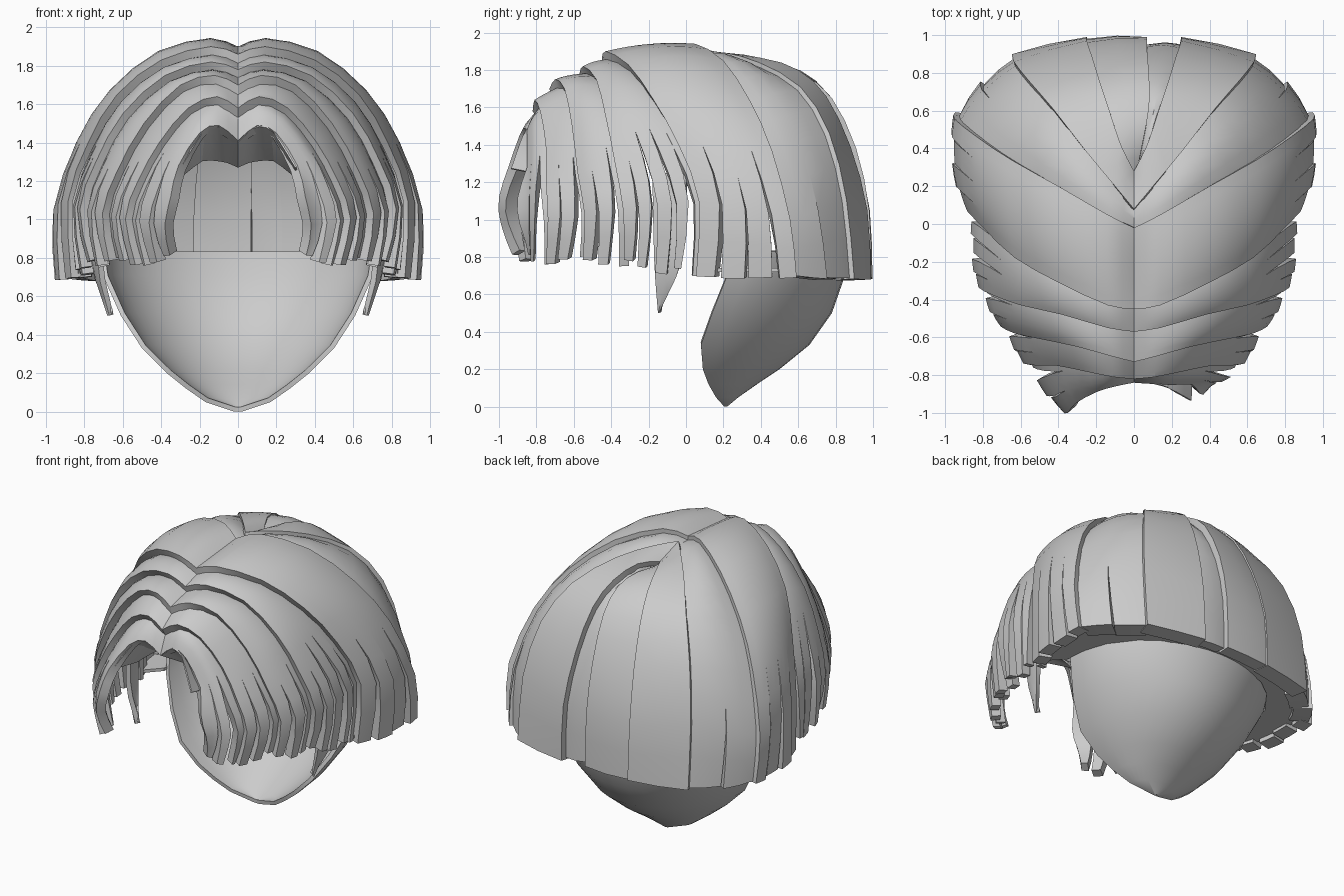
import bpy, bmesh, math, random
from mathutils import Vector

if "Cube" in bpy.data.objects:
    bpy.data.objects.remove(bpy.data.objects["Cube"])

random.seed(4)
CORE = Vector((0, 0.1, 0.95))

grey = bpy.data.materials.new("hair_grey")
grey.diffuse_color = (0.6, 0.6, 0.6, 1)
grey.use_nodes = True
grey.node_tree.nodes["Principled BSDF"].inputs["Base Color"].default_value = grey.diffuse_color


def shrink(pts, k):
    """Edge curve pulled towards the head centre, so layers overlap."""
    return [tuple(CORE + (Vector(p) - CORE) * k) for p in pts]


def flip(pts):
    return [(-x, y, z) for x, y, z in pts]


def sample(pts, t):
    """Catmull-Rom point on an edge curve."""
    p = [Vector(q) for q in pts]
    p = [p[0] * 2 - p[1]] + p + [p[-1] * 2 - p[-2]]
    f = t * (len(pts) - 1)
    i = min(int(f), len(pts) - 2)
    f -= i
    a, b, c, d = p[i:i + 4]
    return 0.5 * (2 * b + (c - a) * f + (2 * a - 5 * b + 4 * c - d) * f ** 2
                  + (3 * b - a - 3 * c + d) * f ** 3)


def finish(name, bm, thick, mirror):
    for f in bm.faces:
        f.normal_update()
        if f.normal.dot(f.calc_center_median() - CORE) < 0:
            f.normal_flip()
    me = bpy.data.meshes.new(name)
    bm.to_mesh(me)
    bm.free()
    ob = bpy.data.objects.new(name, me)
    bpy.context.collection.objects.link(ob)
    me.materials.append(grey)
    if mirror:
        m = ob.modifiers.new("mirror", 'MIRROR')
        m.use_clip = True
        m.merge_threshold = 0.002
    s = ob.modifiers.new("thickness", 'SOLIDIFY')
    s.thickness, s.offset = thick, -1
    bpy.ops.object.select_all(action='DESELECT')
    ob.select_set(True)
    bpy.context.view_layer.objects.active = ob
    bpy.ops.object.convert(target='MESH')
    bpy.ops.object.shade_smooth_by_angle(angle=math.radians(30))
    return ob


def band(name, front, back, strands=1, taper=0.0, thick=0.06, over=1.0,
         bulge=0.03, mirror=True, rows=12, cut=(0.52, 0.74), uneven=0.03):
    """Layer of hair between two edge curves, its lower end cut into locks."""
    bm = bmesh.new()
    split = [random.uniform(*cut) for _ in range(strands + 1)]
    for i in range(strands):
        drop = random.uniform(-uneven, uneven) if taper else 0
        narrow = [random.uniform(0.2, 1.0) * taper for _ in range(2)]
        grid = []
        for r in range(rows + 1):
            t = r / rows
            a, b = sample(front, t), sample(back, t)
            k = [max(0, (t - s) / (1 - s)) for s in split[i:i + 2]]
            v0 = (i + narrow[0] * k[0]) / strands
            v1 = (i + 1 - narrow[1] * k[1]) / strands
            row = []
            for j in range(3):
                v = (v0 + (v1 - v0) * j / 2) * over
                p = a.lerp(b, v)
                lift = bulge * 4 * v * (1 - v) * min(1, t * 3)
                lift += 0.025 * (i % 2) * k[0] * bool(taper)
                p += (p - CORE).normalized() * lift
                if r == rows:
                    p.z += drop
                row.append(bm.verts.new(p))
            grid.append(row)
        for r in range(rows):
            for j in range(2):
                bm.faces.new((grid[r][j], grid[r][j + 1],
                              grid[r + 1][j + 1], grid[r + 1][j]))
    bmesh.ops.remove_doubles(bm, verts=bm.verts, dist=0.002)
    bmesh.ops.dissolve_degenerate(bm, edges=bm.edges, dist=0.0005)
    return finish(name, bm, thick, mirror)


# Edge curves from the parting down to the tips, right half
crown_back = [(0, -0.02, 1.90), (0.14, 0.05, 1.94), (0.40, 0.20, 1.85), (0.65, 0.34, 1.64),
              (0.83, 0.46, 1.37), (0.94, 0.56, 1.0), (0.92, 0.60, 0.70)]
crown_front = [(0, -0.45, 1.86), (0.14, -0.43, 1.90), (0.40, -0.31, 1.83), (0.63, -0.18, 1.65),
               (0.78, -0.04, 1.40), (0.88, 0.06, 1.10), (0.86, 0.03, 0.70)]
temple = [(0, -0.57, 1.78), (0.14, -0.55, 1.82), (0.38, -0.48, 1.75), (0.60, -0.43, 1.55),
          (0.74, -0.38, 1.30), (0.82, -0.35, 1.05), (0.76, -0.36, 0.77)]
upper_fringe = [(0, -0.73, 1.70), (0.12, -0.70, 1.75), (0.30, -0.65, 1.70), (0.49, -0.61, 1.50),
                (0.63, -0.58, 1.25), (0.70, -0.55, 1.03), (0.66, -0.57, 0.78)]
mid_fringe = [(0, -0.82, 1.58), (0.11, -0.81, 1.64), (0.26, -0.78, 1.58), (0.41, -0.75, 1.40),
              (0.52, -0.75, 1.20), (0.58, -0.75, 1.0), (0.52, -0.77, 0.78)]
low_fringe = [(0, -0.84, 1.41), (0.10, -0.86, 1.49), (0.20, -0.89, 1.45), (0.31, -0.95, 1.28),
              (0.35, -1.0, 1.12), (0.37, -1.0, 0.97), (0.33, -0.95, 0.80)]
back_side = [(0, 0.08, 1.88), (0.10, 0.20, 1.87), (0.25, 0.38, 1.82), (0.42, 0.60, 1.69),
             (0.55, 0.75, 1.45), (0.62, 0.84, 1.10), (0.63, 0.88, 0.69)]
back_inner = [(0, 0.28, 1.84), (0.07, 0.42, 1.86), (0.13, 0.60, 1.80), (0.18, 0.75, 1.66),
              (0.22, 0.88, 1.39), (0.25, 0.97, 1.05), (0.25, 0.99, 0.68)]
back_mid = [(0.01, 0.25, 1.80), (0.05, 0.45, 1.82), (0.08, 0.62, 1.78), (0.08, 0.78, 1.65),
            (0.07, 0.91, 1.38), (0.07, 0.98, 1.05), (0.07, 0.99, 0.69)]

# Overlapping layers from the crown to the forehead
band("crown_layer", crown_front, crown_back, 4, 0.18, thick=0.09, bulge=0.04,
     cut=(0.68, 0.82), uneven=0.004)
band("temple_layer", temple, shrink(crown_front, 0.955), 5, 0.4, over=1.15, bulge=0.02)
band("upper_fringe", upper_fringe, shrink(temple, 0.955), 3, 0.45, over=1.2, bulge=0.02)
band("middle_fringe", mid_fringe, shrink(upper_fringe, 0.955), 3, 0.5, over=1.2, bulge=0.01)
fringe = band("lower_fringe", low_fringe, shrink(mid_fringe, 0.955), 3, 0.5,
              over=1.15, bulge=0.02)
# the right half of the lower fringe sits further back
for v in fringe.data.vertices:
    if v.co.x > 0:
        v.co.y += 0.1 * min(1, v.co.x / 0.3) * max(0, min(1, (-0.8 - v.co.y) / 0.15))

# Underside of the fringe over the forehead
band("fringe_lining", shrink(low_fringe, 0.985)[:4],
     [(0, -0.60, 1.27), (0.08, -0.60, 1.30), (0.2, -0.62, 1.30), (0.31, -0.66, 1.22)],
     thick=0.01, bulge=0, rows=8)

# Pointed lock in front of each ear
band("sideburn", [(0.70, -0.18, 1.25), (0.73, -0.17, 0.78), (0.67, -0.15, 0.5)],
     [(0.76, 0.0, 1.25), (0.77, -0.02, 0.80), (0.675, -0.14, 0.51)],
     thick=0.03, bulge=0.01, rows=6)

# Back of the hair
band("back_side_panel", back_side, shrink(crown_back, 0.97), 2, 0.04, thick=0.12,
     over=1.05, cut=(0.7, 0.8), uneven=0.004)
band("back_panel", back_inner, shrink(back_side, 1.025), thick=0.11, bulge=0.01)
band("back_centre_left", flip(shrink(back_inner, 0.99)), back_mid, thick=0.09,
     bulge=0.012, mirror=False)
band("back_centre_right", shrink(back_mid, 0.955), shrink(back_inner, 0.96), thick=0.07,
     bulge=0.01, over=1.08, mirror=False)

# Closed underside between the hair ends and the nape
bm = bmesh.new()
outer = [(0.83, 0.06), (0.89, 0.30), (0.88, 0.57), (0.73, 0.73), (0.59, 0.84), (0.25, 0.94),
         (0, 0.95)]
inner = [(0.70, 0.20), (0.69, 0.35), (0.64, 0.50), (0.52, 0.66), (0.40, 0.75), (0.20, 0.82),
         (0, 0.84)]
o = [bm.verts.new((x, y, 0.72)) for x, y in outer]
n = [bm.verts.new((x, y, 0.72)) for x, y in inner]
for i in range(6):
    bm.faces.new((o[i], o[i + 1], n[i + 1], n[i]))
finish("hair_underside", bm, 0.02, True)

# Nape bowl: half-oval sections (height, half width, front y, back y)
sections = [(0.0, 0.02, 0.205, 0.22), (0.05, 0.17, 0.16, 0.28), (0.12, 0.27, 0.12, 0.38),
            (0.20, 0.37, 0.09, 0.50), (0.33, 0.50, 0.08, 0.66), (0.50, 0.61, 0.14, 0.78),
            (0.70, 0.70, 0.22, 0.85), (0.83, 0.72, 0.26, 0.87)]
bm = bmesh.new()
rings = []
for z, w, yf, yb in sections:
    rings.append([bm.verts.new((w * math.cos(math.pi * a / 20),
                                yf + (yb - yf) * math.sin(math.pi * a / 20), z))
                  for a in range(21)])
for lo, hi in zip(rings, rings[1:]):
    for a in range(20):
        bm.faces.new((lo[a], lo[a + 1], hi[a + 1], hi[a]))
bm.faces.new(rings[0])
finish("nape_bowl", bm, 0.025, False)
